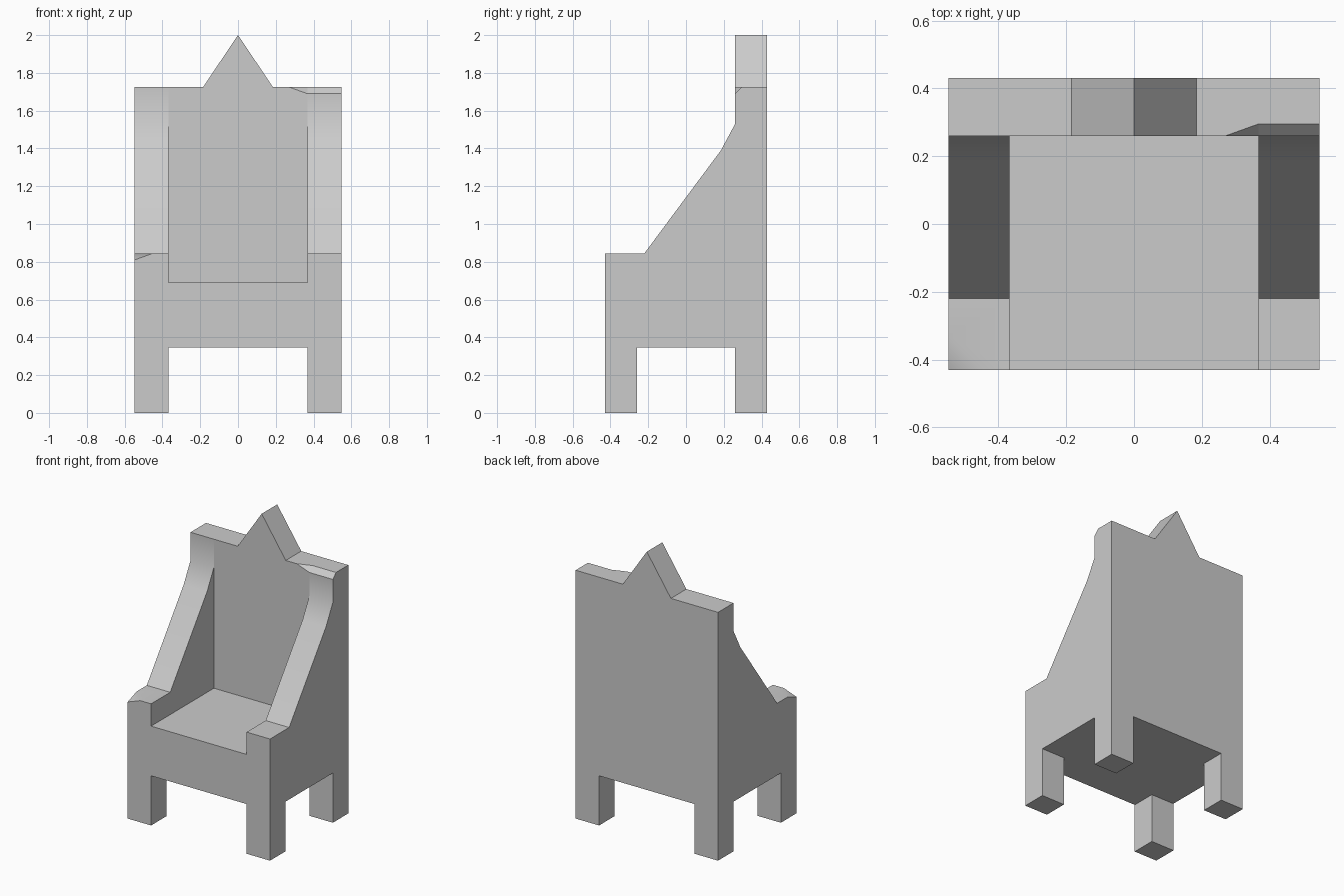
import bpy, bmesh, math
from mathutils import Vector

if "Cube" in bpy.data.objects:
    bpy.data.objects.remove(bpy.data.objects["Cube"])

W, IN, D, DI = 0.547, 0.367, 0.43, 0.26   # half widths and half depths
UNDER, SEAT, ARM, TOP = 0.345, 0.69, 0.845, 1.725


def prism(name, profile, lo, hi, place, chip=None):
    """Extrude a profile from lo to hi; place(t, a, b) maps it into space."""
    bm = bmesh.new()
    rings = [[bm.verts.new(place(t, a, b)) for a, b in profile] for t in (lo, hi)]
    n = len(profile)
    for ring in rings:
        bm.faces.new(ring)
    for i in range(n):
        j = (i + 1) % n
        bm.faces.new((rings[0][i], rings[0][j], rings[1][j], rings[1][i]))
    if chip:
        chip_corner(bm, *chip)
    bmesh.ops.recalc_face_normals(bm, faces=bm.faces[:])
    me = bpy.data.meshes.new(name)
    bm.to_mesh(me)
    bm.free()
    ob = bpy.data.objects.new(name, me)
    bpy.context.collection.objects.link(ob)
    bpy.ops.object.select_all(action='DESELECT')
    ob.select_set(True)
    bpy.context.view_layer.objects.active = ob
    bpy.ops.object.shade_smooth_by_angle(angle=math.radians(30))
    return ob


def chip_corner(bm, corner, on_x, on_y, drop):
    """Knock off a top corner: split its two top edges, then lower it."""
    corner = Vector(corner)
    v = min(bm.verts, key=lambda p: (p.co - corner).length)
    ends = []
    for axis, value in ((0, on_x), (1, on_y)):
        edge = next(e for e in v.link_edges
                    if abs((e.other_vert(v).co - v.co).normalized()[axis]) > 0.99)
        new = bmesh.utils.edge_split(edge, v, 0.5)[1]
        new.co = v.co
        new.co[axis] = value
        ends.append(new)
    bmesh.ops.connect_verts(bm, verts=ends)
    v.co.z -= drop


def along_x(t, a, b):
    return (t, a, b)


def along_y(t, a, b):
    return (a, t, b)


# Side panels: legs, armrest slope and back post in one outline
legs = [(-D, 0), (-DI, 0), (-DI, UNDER), (DI, UNDER), (DI, 0), (D, 0), (D, TOP)]
slope = [(DI, 1.53), (0.185, 1.39), (-0.22, ARM), (-D, ARM)]
prism("left_side", legs + [(DI, TOP)] + slope, -W, -IN, along_x,
      chip=((-W, -D, ARM), -0.45, -0.33, 0.035))
prism("right_side", legs + [(0.295, TOP), (DI, TOP - 0.035)] + slope, IN, W, along_x)

# Seat block between the sides
prism("seat", [(-D, UNDER), (D, UNDER), (D, SEAT), (-D, SEAT)], -IN, IN, along_x)

# Backrest with pointed crest and worn right corner
back = [(-IN, SEAT), (IN, SEAT), (IN, TOP), (0.185, TOP), (0, 2), (-0.185, TOP), (-IN, TOP)]
prism("backrest", back, DI, D, along_y,
      chip=((IN, DI, TOP), 0.27, 0.295, 0.035))
